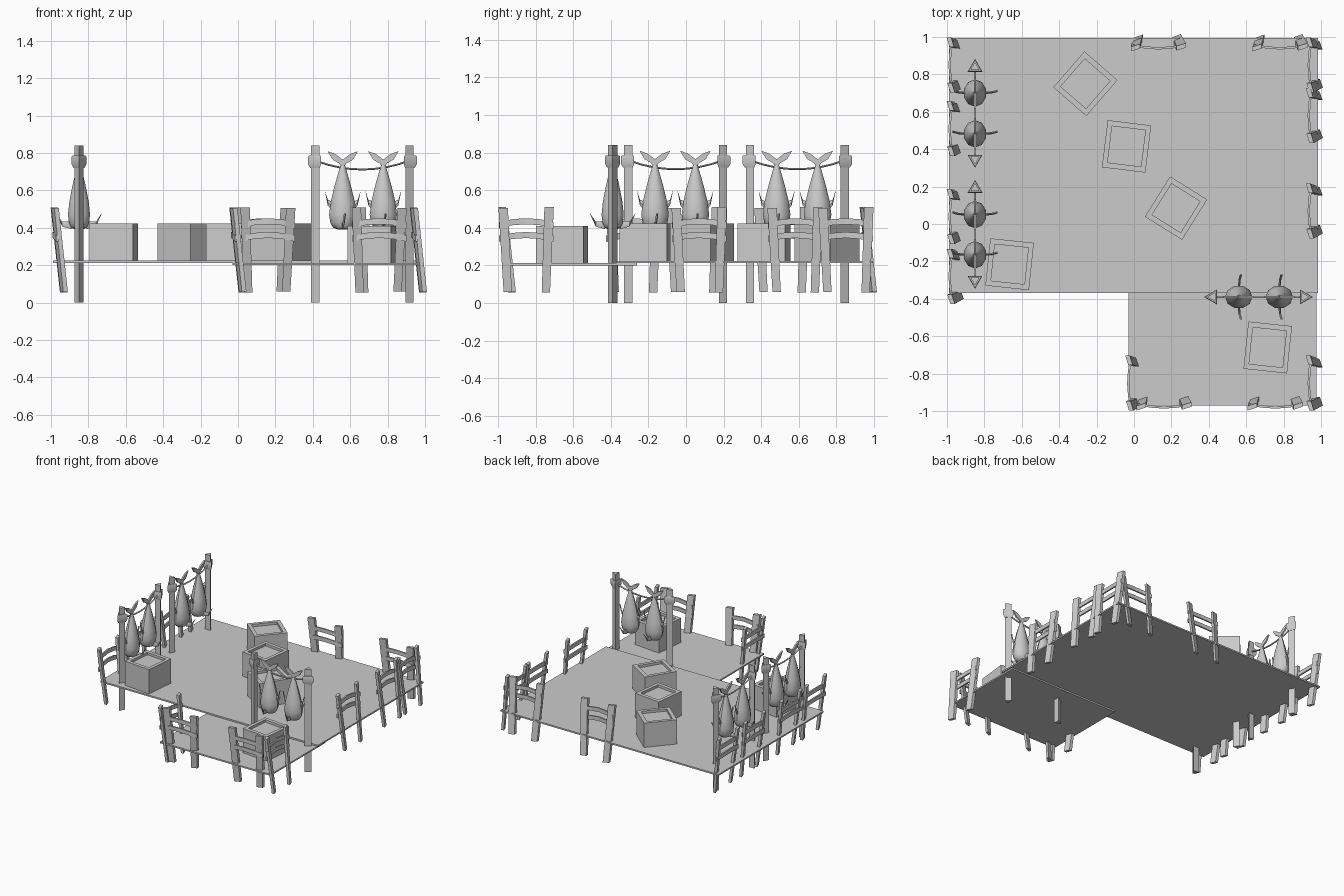
import bpy, bmesh, math
from mathutils import Matrix, Vector

cube = bpy.data.objects.get("Cube")
if cube:
    bpy.data.objects.remove(cube, do_unlink=True)

GREY = (0.6, 0.6, 0.6, 1)
mat = bpy.data.materials.new("plain_grey")
mat.use_nodes = True
mat.diffuse_color = GREY
mat.node_tree.nodes["Principled BSDF"].inputs["Base Color"].default_value = GREY


def finish(bm, name, place=Matrix(), smooth=0):
    """Turn a bmesh into a placed object with the shared material."""
    bmesh.ops.recalc_face_normals(bm, faces=bm.faces)
    me = bpy.data.meshes.new(name)
    bm.to_mesh(me)
    bm.free()
    me.transform(place)
    me.materials.append(mat)
    ob = bpy.data.objects.new(name, me)
    bpy.context.collection.objects.link(ob)
    if smooth:
        bpy.ops.object.select_all(action='DESELECT')
        ob.select_set(True)
        bpy.context.view_layer.objects.active = ob
        bpy.ops.object.shade_smooth_by_angle(angle=math.radians(smooth))
    return ob


def loft(bm, rings):
    """Skin a list of closed rings and cap both ends."""
    loops = [[bm.verts.new(p) for p in r] for r in rings]
    n = len(loops[0])
    for a, b in zip(loops, loops[1:]):
        for i in range(n):
            bm.faces.new((a[i], a[(i + 1) % n], b[(i + 1) % n], b[i]))
    bm.faces.new(loops[0][::-1])
    bm.faces.new(loops[-1])


def ring(sides, r, z, x=0, squash=1, turn=0):
    angles = [turn + math.tau * i / sides for i in range(sides)]
    return [(x + r * math.cos(a), r * squash * math.sin(a), z) for a in angles]


def box(name, x0, x1, y0, y1, z0, z1):
    bm = bmesh.new()
    loft(bm, [[(x0, y0, z), (x1, y0, z), (x1, y1, z), (x0, y1, z)] for z in (z0, z1)])
    return finish(bm, name)


def placed(x, y, z=0, degrees=0):
    return Matrix.Translation((x, y, z)) @ Matrix.Rotation(math.radians(degrees), 4, 'Z')


# Decks
box("main_deck", -0.99, 0.985, -0.37, 0.995, 0.213, 0.225)
box("front_deck", -0.03, 0.975, -0.97, -0.26, 0.2, 0.212)


# Crates with a sunken lid
def crate(x, y, z, degrees):
    bm = bmesh.new()
    rings = []
    for w, d, h in ((0.117, 0.127, 0), (0.117, 0.127, 0.2),
                    (0.09, 0.098, 0.2), (0.09, 0.098, 0.18)):
        rings.append([(-w, -d, h), (w, -d, h), (w, d, h), (-w, d, h)])
    loft(bm, rings)
    finish(bm, "crate", placed(x, y, z, degrees))


for spot in ((-0.26, 0.75, 0.224, -41), (-0.04, 0.415, 0.224, -7), (0.225, 0.085, 0.224, -32),
             (-0.665, -0.215, 0.224, -6), (0.715, -0.66, 0.211, -6)):
    crate(*spot)


# Fences: two leaning boards and two bent rails
def fence_post(bm, low, high):
    rings = []
    for (x, y, z), w in ((low, 0.022), (high, 0.025)):
        rings.append([(x + sx * w, y + sy * 0.012 + sx * 0.008, z)
                      for sx, sy in ((-1, -1), (1, -1), (1, 1), (-1, 1))])
    loft(bm, rings)


def fence_rail(bm, z):
    rings = []
    for i in range(5):
        t = i / 2 - 1
        bend = 1 - t * t
        y = -0.006 - 0.02 * bend
        mid = z + 0.02 * bend
        rings.append([(t * 0.145, y + sy * 0.006, mid + sz * 0.016)
                      for sy, sz in ((-1, -1), (1, -1), (1, 1), (-1, 1))])
    loft(bm, rings)


def fence(x, y, degrees):
    bm = bmesh.new()
    fence_post(bm, (-0.105, 0.028, 0.055), (-0.122, -0.022, 0.51))
    fence_post(bm, (0.098, 0.03, 0.06), (0.122, -0.018, 0.505))
    fence_rail(bm, 0.415)
    fence_rail(bm, 0.342)
    finish(bm, "fence", placed(x, y, 0, degrees))


for x, y in ((0.13, 0.965), (0.78, 0.965), (0.16, -0.955), (0.755, -0.955)):
    fence(x, y, 0)
for x, ys in ((0.96, (0.85, 0.58, 0.07, -0.85)), (-0.96, (0.85, 0.51, 0.04, -0.28)),
              (-0.005, (-0.85,))):
    for y in ys:
        fence(x, y, -90)


# Fish hung by the tail, with a crescent tail and four curved fins
def fin(bm, start, middle, tip, w):
    pts = [Vector(p) for p in (start, middle, tip)]
    flat = Vector((pts[2].y - pts[0].y, pts[0].x - pts[2].x, 0)).normalized() * 0.006
    rings = []
    for p, half in zip(pts, (w, w * 0.6, 0.002)):
        up = Vector((0, 0, half))
        rings.append([p + up, p + flat, p - up, p - flat])
    loft(bm, rings)


def fish(place):
    bm = bmesh.new()
    profile = ((0.39, 0.02), (0.4, 0.05), (0.425, 0.066), (0.47, 0.073), (0.54, 0.064),
               (0.62, 0.045), (0.68, 0.028), (0.735, 0.012))
    loft(bm, [ring(10, r, z, 0, 0.85) for z, r in profile])
    for s in (-1, 1):
        fin(bm, (s * 0.055, 0, 0.515), (s * 0.08, 0, 0.535), (s * 0.095, 0, 0.595), 0.025)
        fin(bm, (0, s * 0.04, 0.415), (0.004, s * 0.09, 0.42), (0.012, s * 0.12, 0.475), 0.022)
    outline = [(0, 0.715), (0.02, 0.745), (0.055, 0.765), (0.082, 0.81), (0.04, 0.795), (0, 0.765)]
    for s in (-1, 1):
        loft(bm, [[(s * x, y, z) for x, z in outline] for y in (-0.006, 0.006)])
    finish(bm, "hanging_fish", place, 40)


# Drying racks: triangular posts, flared bindings and a sagging rope
def rack(x, y, degrees, offsets):
    place = placed(x, y, 0, degrees)
    for s in (-1, 1):
        turn = 0 if s > 0 else math.pi
        bm = bmesh.new()
        loft(bm, [ring(3, 0.029, z, s * 0.245, 1, turn) for z in (0, 0.84)])
        finish(bm, "rack_post", place, 30)
        bm = bmesh.new()
        loft(bm, [ring(3, r, z, s * 0.245, 1, turn)
                  for z, r in ((0.72, 0.034), (0.74, 0.046), (0.78, 0.046), (0.786, 0.04))])
        finish(bm, "rope_binding", place, 30)
    bm = bmesh.new()
    rings = []
    for i in range(9):
        t = i / 4 - 1
        z = 0.712 + 0.045 * t * t
        rings.append([(t * 0.245, 0.006 * math.cos(a), z + 0.006 * math.sin(a))
                      for a in (k * math.tau / 6 for k in range(6))])
    loft(bm, rings)
    finish(bm, "rope", place, 60)
    for u in offsets:
        fish(place @ Matrix.Translation((u, 0, 0)))


rack(-0.85, -0.055, 90, (-0.11, 0.105))
rack(-0.85, 0.592, 90, (-0.11, 0.108))
rack(0.665, -0.39, 0, (-0.105, 0.112))
